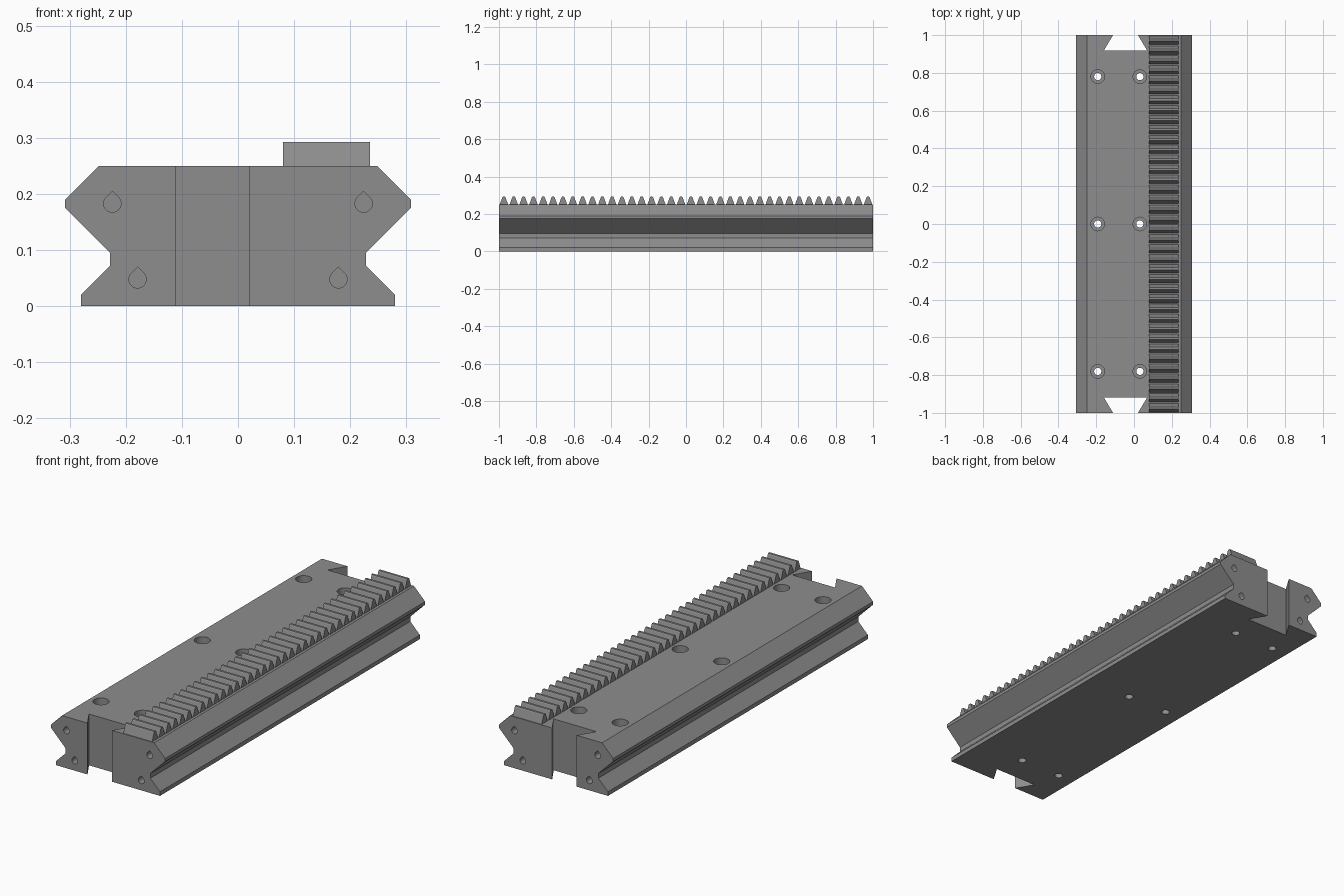
import bpy, bmesh, math
from mathutils import Vector

if "Cube" in bpy.data.objects:
    bpy.data.objects.remove(bpy.data.objects["Cube"])

steel = bpy.data.materials.new("steel grey")
steel.diffuse_color = (0.27, 0.27, 0.27, 1)
steel.use_nodes = True
steel.node_tree.nodes["Principled BSDF"].inputs["Base Color"].default_value = steel.diffuse_color


def prism(bm, pts, place, axis):
    """Extrude a 2D outline: place() maps 2D to 3D, axis is the sweep vector."""
    face = bm.faces.new([bm.verts.new(place(u, v)) for u, v in pts])
    out = bmesh.ops.extrude_face_region(bm, geom=[face])
    moved = [g for g in out["geom"] if isinstance(g, bmesh.types.BMVert)]
    bmesh.ops.translate(bm, verts=moved, vec=Vector(axis))


def finish(bm, name):
    bmesh.ops.recalc_face_normals(bm, faces=bm.faces)
    me = bpy.data.meshes.new(name)
    bm.to_mesh(me)
    bm.free()
    ob = bpy.data.objects.new(name, me)
    bpy.context.collection.objects.link(ob)
    me.materials.append(steel)
    return ob


def circle(cx, cy, r, n=32):
    return [(cx + r * math.cos(2 * math.pi * i / n),
             cy + r * math.sin(2 * math.pi * i / n)) for i in range(n)]


def teardrop(cx, cz, r=0.0155, n=24):
    # round below, 45 degree shoulders meeting in a point on top
    arc = [math.radians(135 + 270 * i / n) for i in range(n + 1)]
    return ([(cx + r * math.cos(a), cz + r * math.sin(a)) for a in arc]
            + [(cx, cz + r * math.sqrt(2))])


# rail body: symmetric double-V section swept along y
half = [(0.28, 0), (0.28, 0.02), (0.228, 0.072), (0.228, 0.095),
        (0.308, 0.175), (0.308, 0.19), (0.248, 0.25)]
section = half + [(-x, z) for x, z in reversed(half)]
bm = bmesh.new()
prism(bm, section, lambda x, z: (x, -1, z), (0, 2, 0))
body = finish(bm, "rail_body")

cutters = []

# dovetail slots in both ends
bm = bmesh.new()
for s in (-1, 1):
    slot = [(-0.160, 0.918), (0.070, 0.918), (0.010, 1.018), (-0.100, 1.018)]
    prism(bm, slot, lambda x, y: (x, s * y, -0.05), (0, 0, 0.4))
cutters.append(finish(bm, "dovetail_cutter"))

# bolt holes with counterbores
for name, r, z0 in (("bore_cutter", 0.019, -0.05), ("counterbore_cutter", 0.036, 0.13)):
    bm = bmesh.new()
    for x in (-0.192, 0.031):
        for y in (-0.78, 0, 0.78):
            prism(bm, circle(x, y, r), lambda u, v: (u, v, z0), (0, 0, 0.3 - z0))
    cutters.append(finish(bm, name))

# blind teardrop holes in both ends
bm = bmesh.new()
for s in (-1, 1):
    for x, z in ((0.224, 0.183), (0.179, 0.048)):
        for side in (-1, 1):
            prism(bm, teardrop(side * x, z), lambda u, v: (u, s * 1.02, v), (0, -s * 0.14, 0))
cutters.append(finish(bm, "teardrop_cutter"))

for c in cutters:
    mod = body.modifiers.new(c.name, "BOOLEAN")
    mod.operation, mod.solver, mod.object = "DIFFERENCE", "EXACT", c
bpy.context.view_layer.objects.active = body
for c in cutters:
    bpy.ops.object.modifier_apply(modifier=c.name)
    bpy.data.objects.remove(c)

# toothed rack: 38 trapezoid teeth with softened tips
count, top, root = 38, 0.293, 0.2502
pitch = 2 / count
tooth = [(-0.0225, root), (-0.0085, 0.2885), (-0.0055, top),
         (0.0055, top), (0.0085, 0.2885), (0.0225, root)]
bm = bmesh.new()
outline = [(-1, 0.24), (-1, root)]
for i in range(count):
    c = -1 + pitch * (i + 0.5)
    outline += [(c + dy, z) for dy, z in tooth]
outline += [(1, root), (1, 0.24)]
prism(bm, outline, lambda y, z: (0.08, y * 0.9999, z), (0.155, 0, 0))
rack = finish(bm, "gear_rack")

# smooth hole walls, crisp edges elsewhere
bpy.ops.object.select_all(action="DESELECT")
body.select_set(True)
bpy.context.view_layer.objects.active = body
bpy.ops.object.shade_smooth_by_angle(angle=math.radians(30))
